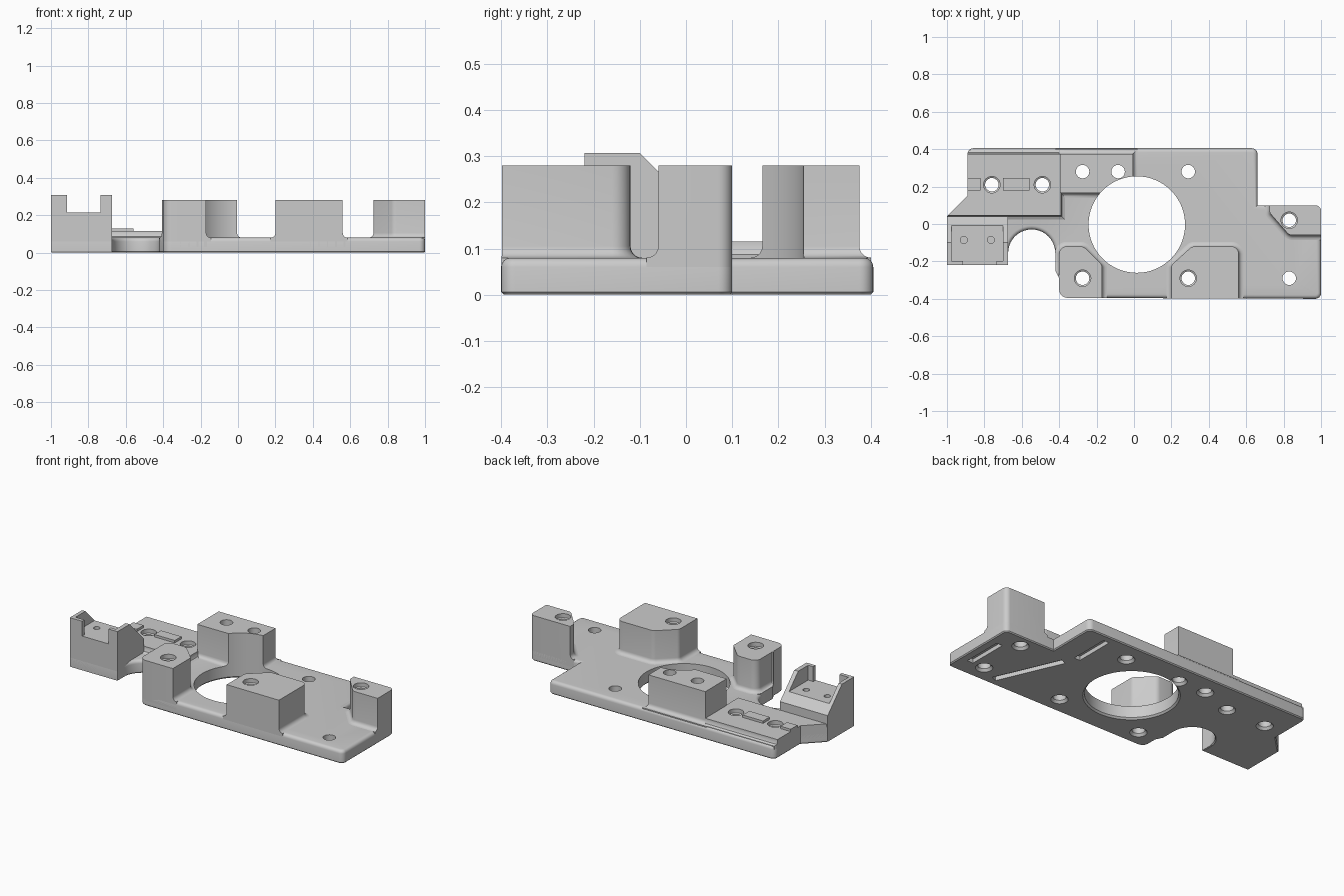
import bpy
import bmesh
from math import sin, cos, pi, radians, atan2, hypot
from mathutils import Vector, Matrix

if "Cube" in bpy.data.objects:
    bpy.data.objects.remove(bpy.data.objects["Cube"])

grey = bpy.data.materials.new("machined_grey")
grey.use_nodes = True
grey.diffuse_color = (0.6, 0.6, 0.6, 1)
grey.node_tree.nodes["Principled BSDF"].inputs["Base Color"].default_value = grey.diffuse_color


def arc(cx, cy, r, start, end, n):
    """Points along an arc, angles in degrees."""
    return [(cx + r * cos(radians(start + (end - start) * i / n)),
             cy + r * sin(radians(start + (end - start) * i / n))) for i in range(n + 1)]


def circle(x, y, r, n=32):
    return arc(x, y, r, 0, 360, n)[:-1]


def rectangle(x0, x1, y0, y1):
    return [(x0, y0), (x1, y0), (x1, y1), (x0, y1)]


def rounded(corners, steps=6):
    """Outline from (x, y, radius) corners, each replaced by a curve."""
    out = []
    for i, (x, y, *r) in enumerate(corners):
        if not r:
            out.append((x, y))
            continue
        p = Vector((x, y))
        a = (Vector(corners[i - 1][:2]) - p).normalized()
        b = (Vector(corners[(i + 1) % len(corners)][:2]) - p).normalized()
        half = a.angle(b) / 2
        centre = p + (a + b).normalized() * r[0] / sin(half)
        reach = r[0] * cos(half) / sin(half)
        va, vb = p + a * reach - centre, p + b * reach - centre
        t0 = atan2(va.y, va.x)
        turn = (atan2(vb.y, vb.x) - t0 + pi) % (2 * pi) - pi
        for k in range(steps + 1):
            t = t0 + turn * k / steps
            out.append((centre.x + r[0] * cos(t), centre.y + r[0] * sin(t)))
    return out


def offset(points, d):
    """Move a counter-clockwise outline outward by d."""
    out = []
    for i, (x, y) in enumerate(points):
        px, py = points[i - 1]
        qx, qy = points[(i + 1) % len(points)]
        n1 = Vector((y - py, px - x)).normalized()
        n2 = Vector((qy - y, x - qx)).normalized()
        m = (n1 + n2) / max(0.3, 1 + n1.dot(n2))
        out.append((x + m.x * d, y + m.y * d))
    return out


def solid(name, outline, levels, place=None):
    """Closed solid through (offset, z) levels of a counter-clockwise outline."""
    bm = bmesh.new()
    rings = [[bm.verts.new((x, y, z)) for x, y in offset(outline, d)] for d, z in levels]
    n = len(outline)
    for low, high in zip(rings, rings[1:]):
        for i in range(n):
            j = (i + 1) % n
            bm.faces.new((low[i], low[j], high[j], high[i]))
    bm.faces.new(rings[0][::-1])
    bm.faces.new(rings[-1])
    if place:
        bm.transform(place)
    mesh = bpy.data.meshes.new(name)
    bm.to_mesh(mesh)
    bm.free()
    mesh.materials.append(grey)
    ob = bpy.data.objects.new(name, mesh)
    bpy.context.collection.objects.link(ob)
    return ob


def carve(ob, cutters, limiter=None):
    """Trim an object to the limiter, then cut each cutter away."""
    steps = [('INTERSECT', limiter)] if limiter else []
    for operation, tool in steps + [('DIFFERENCE', c) for c in cutters]:
        mod = ob.modifiers.new(operation, 'BOOLEAN')
        mod.operation, mod.object, mod.solver = operation, tool, 'EXACT'
    graph = bpy.context.evaluated_depsgraph_get()
    mesh = bpy.data.meshes.new_from_object(ob.evaluated_get(graph))
    ob.modifiers.clear()
    ob.data = mesh


BASE, TOP, PAD, FILLET = 0.08, 0.28, 0.115, 0.025

# Plate outline with the round side notch
notch = arc(-0.547, -0.155, 0.126, 180, 0, 20)
plate_outline = rounded([
    (-0.4, -0.395, 0.045), (1, -0.4, 0.03), (1, 0.1, 0.03), (0.66, 0.1),
    (0.66, 0.405, 0.03), (-0.89, 0.405, 0.03), (-0.89, 0.15), (-1, 0.04),
    (-1, -0.22), (-0.673, -0.22), *notch, (-0.421, -0.25), (-0.4, -0.29)])
limit = solid("limit_helper", plate_outline, [(0, -0.1), (0, 0.6)])

# Drills: the big bore and the screw holes, some widened at the top
drills = [solid("bore_helper", circle(0.015, -0.003, 0.258, 64),
                [(0.015, -0.01), (0.01, 0), (0, 0.01), (0, 0.5)])]
for x, y, top in [(-0.275, 0.28, None), (-0.085, 0.28, None), (0.29, 0.28, None),
                  (0.83, -0.29, None), (0.29, -0.29, TOP), (-0.275, -0.29, TOP),
                  (0.83, 0.02, TOP), (-0.76, 0.21, PAD), (-0.49, 0.21, PAD)]:
    levels = [(0.017, -0.01), (0.012, 0), (0, 0.015)]
    levels += [(0, top - 0.03), (0.008, top - 0.025), (0.008, 0.5)] if top else [(0, 0.5)]
    drills.append(solid("drill_helper", circle(x, y, 0.036), levels))

# Underside slots
slots = []
for x0, y0, x1, y1 in [(0.93, -0.29, 0.93, -0.04), (0.71, -0.35, 0.54, 0.04), (0.5, 0.11, 0.5, 0.36)]:
    half = hypot(x1 - x0, y1 - y0) / 2
    place = (Matrix.Translation(((x0 + x1) / 2, (y0 + y1) / 2, 0))
             @ Matrix.Rotation(atan2(y1 - y0, x1 - x0), 4, 'Z'))
    slots.append(solid("slot_helper", rectangle(-half, half, -0.02, 0.02),
                       [(0, -0.01), (0, 0.025)], place))

# Base plate with rounded upper rim
r = 0.02
rim = [(-r * (1 - cos(t * pi / 8)), BASE - r + r * sin(t * pi / 8)) for t in range(5)]
plate = solid("base_plate", plate_outline, [(-0.006, 0), (0, 0.006)] + rim)
carve(plate, drills + slots)
parts = [plate]

# Standing posts with a filleted foot, trimmed flush to the plate
flare = [(FILLET, 0.03)] + [(FILLET * (1 - sin(t * pi / 10)), BASE + FILLET * (1 - cos(t * pi / 10)))
                            for t in range(6)]
posts = {
    "front_right_post": [(-0.44, -0.44), (-0.17, -0.44), (-0.17, -0.22, 0.03),
                         (-0.27, -0.12, 0.04), (-0.4, -0.12, 0.04), (-0.4, -0.27), (-0.44, -0.3)],
    "front_left_post": [(0.2, -0.44), (0.56, -0.44), (0.56, -0.12, 0.04),
                        (0.31, -0.12, 0.04), (0.2, -0.22, 0.03)],
    "side_post": [(0.725, 0.06, 0.03), (0.83, -0.06, 0.04), (1.04, -0.06), (1.04, 0.14),
                  (0.725, 0.14)],
    "rear_post": [(-0.395, 0.165), (-0.005, 0.165), (-0.005, 0.375), (-0.395, 0.375)],
}
for name, corners in posts.items():
    post = solid(name, rounded(corners), flare + [(0, TOP)])
    carve(post, drills, limit)
    parts.append(post)

# Raised pad with small keys on it
pad = solid("raised_pad", rectangle(-1.1, -0.39, 0.045, 0.375),
            [(0.02, 0.03), (0.02, BASE), (0.006, 0.087), (0, 0.1), (0, PAD)])
carve(pad, drills, limit)
parts.append(pad)
for name, x0, x1 in [("inner_key", -0.7, -0.56), ("outer_key", -0.89, -0.82)]:
    parts.append(solid(name, rectangle(x0, x1, 0.18, 0.245), [(0, 0.1), (0, 0.13)]))

# Sloped-back holder with a pocket open to the front and two pin holes
sideways = Matrix(((0, 0, 1, 0), (1, 0, 0, 0), (0, 1, 0, 0), (0, 0, 0, 1)))
profile = [(-0.22, 0.003), (0.04, 0.003), (0.04, 0.165), (-0.1, 0.307), (-0.22, 0.307)]
holder = solid("side_holder", profile, [(0, -1), (0, -0.673)], sideways)
pocket = [solid("pocket_helper", rectangle(-0.977, -0.7, -0.197, 0.1), [(0, 0.215), (0, 0.5)]),
          solid("opening_helper", rectangle(-0.915, -0.735, -0.3, -0.1), [(0, 0.215), (0, 0.5)])]
pocket += [solid("pin_helper", circle(x, -0.085, 0.019, 20), [(0, 0.12), (0, 0.4)])
           for x in (-0.91, -0.765)]
carve(holder, pocket)
parts.append(holder)

for helper in [limit] + drills + slots + pocket:
    bpy.data.objects.remove(helper)

# Smooth the fillets and keep the edges sharp
bpy.ops.object.select_all(action='DESELECT')
for ob in parts:
    ob.select_set(True)
bpy.context.view_layer.objects.active = plate
bpy.ops.object.shade_smooth_by_angle(angle=radians(30))
